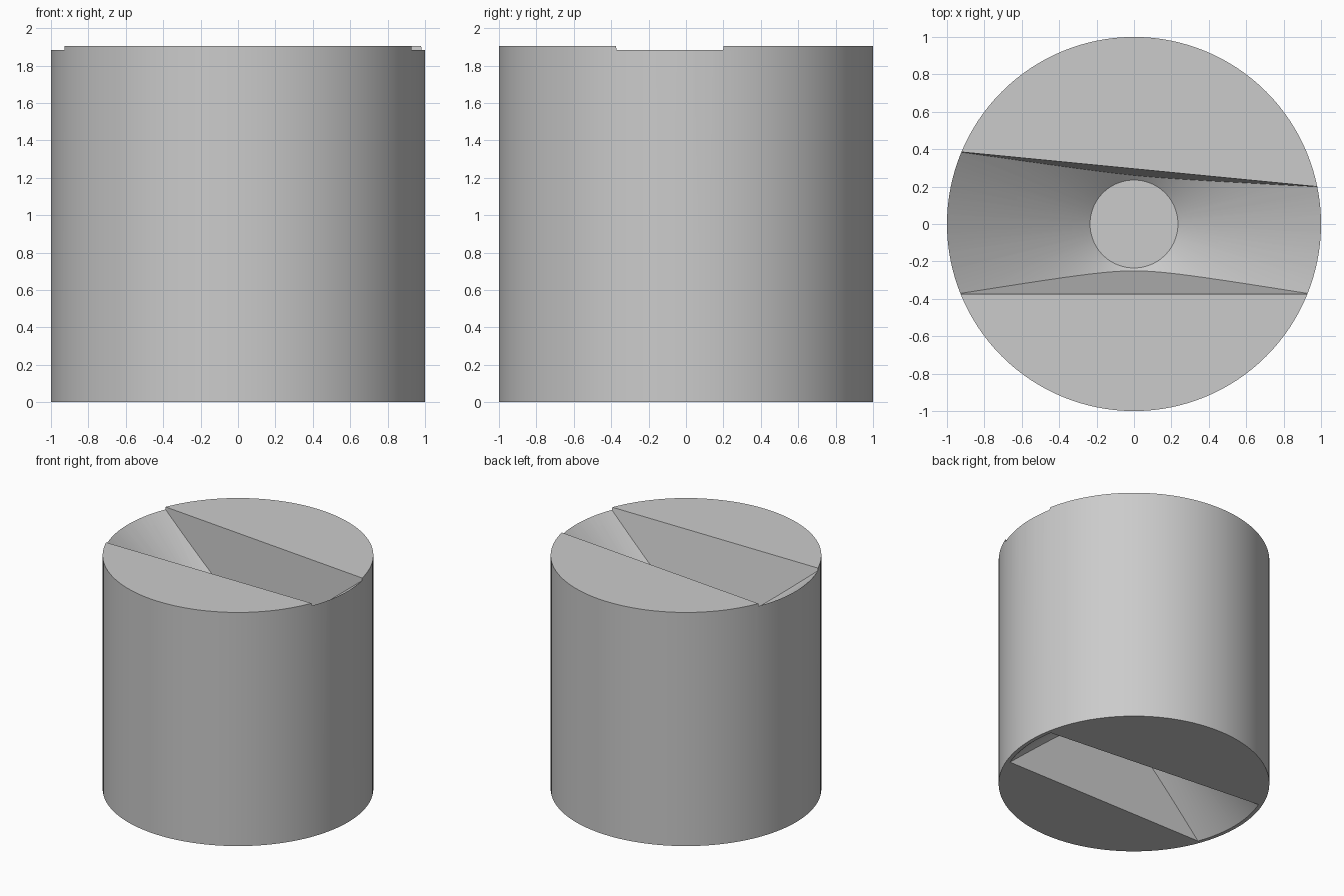
import bpy, bmesh, math
from mathutils import Vector

if "Cube" in bpy.data.objects:
    bpy.data.objects.remove(bpy.data.objects["Cube"])

HEIGHT, SEGS, FLOOR_R = 1.905, 128, 0.235

grey = bpy.data.materials.new("light grey")
grey.diffuse_color = (0.6, 0.6, 0.6, 1)
grey.use_nodes = True
grey.node_tree.nodes["Principled BSDF"].inputs["Base Color"].default_value = grey.diffuse_color


def make_object(name, bm):
    bmesh.ops.recalc_face_normals(bm, faces=bm.faces)
    mesh = bpy.data.meshes.new(name)
    bm.to_mesh(mesh)
    bm.free()
    mesh.materials.append(grey)
    obj = bpy.data.objects.new(name, mesh)
    bpy.context.collection.objects.link(obj)
    return obj


def frustum(r_low, r_high, z_low, z_high):
    bm = bmesh.new()
    bmesh.ops.create_cone(bm, cap_ends=True, segments=SEGS, radius1=r_low,
                          radius2=r_high, depth=z_high - z_low)
    bmesh.ops.translate(bm, verts=bm.verts, vec=(0, 0, (z_low + z_high) / 2))
    return bm


def slot_cutter(name, mouth_z, up, mouth_r, slope, front_y, back_a, back_b):
    """Funnel trimmed by a tapered front wall and a slanted back wall."""
    depth = (mouth_r - FLOOR_R) * slope
    extra = 0.2
    # local z is 0 at the mouth, negative going into the body
    bm = frustum(FLOOR_R, mouth_r + extra / slope, -depth, extra)
    a, b = Vector((*back_a, 0)), Vector((*back_b, 0))
    along = (b - a).normalized()
    inward = Vector((along.y, -along.x, 0))
    walls = [
        (Vector((0, front_y, 0)), Vector((1, 0, 0)), Vector((0, 1, 0)),
         (-front_y - 0.248) / depth),
        (a, along, inward, 0.054),
    ]
    for point, direction, inside, taper in walls:
        down = Vector((0, 0, -1)) + inside * taper
        normal = direction.cross(down).normalized()
        if normal.dot(inside) > 0:
            normal = -normal
        geom = bm.verts[:] + bm.edges[:] + bm.faces[:]
        bmesh.ops.bisect_plane(bm, geom=geom, plane_co=point,
                               plane_no=normal, clear_outer=True)
        bmesh.ops.holes_fill(bm, edges=[e for e in bm.edges if e.is_boundary], sides=0)
    for v in bm.verts:
        v.co.z = mouth_z + up * v.co.z
    obj = make_object(name, bm)
    obj.hide_render = True
    return obj


# Solid round body
body = make_object("round_body", frustum(1, 1, 0, HEIGHT))

# Funnel-shaped slots in the top and bottom ends
cutters = [
    slot_cutter("top_slot_cutter", HEIGHT, 1, 1.024, 0.85, -0.375,
                (-0.92, 0.385), (0.98, 0.2)),
    slot_cutter("bottom_slot_cutter", 0, -1, 0.97, 0.88, -0.345,
                (-0.904, 0.355), (0.953, 0.18)),
]
bpy.context.view_layer.objects.active = body
body.select_set(True)
for cutter in cutters:
    cutter.select_set(False)
    mod = body.modifiers.new("cut", 'BOOLEAN')
    mod.operation = 'DIFFERENCE'
    mod.solver = 'EXACT'
    mod.object = cutter
    bpy.ops.object.modifier_apply(modifier=mod.name)
for cutter in cutters:
    bpy.data.objects.remove(cutter)

bpy.ops.object.shade_smooth_by_angle(angle=math.radians(20))
